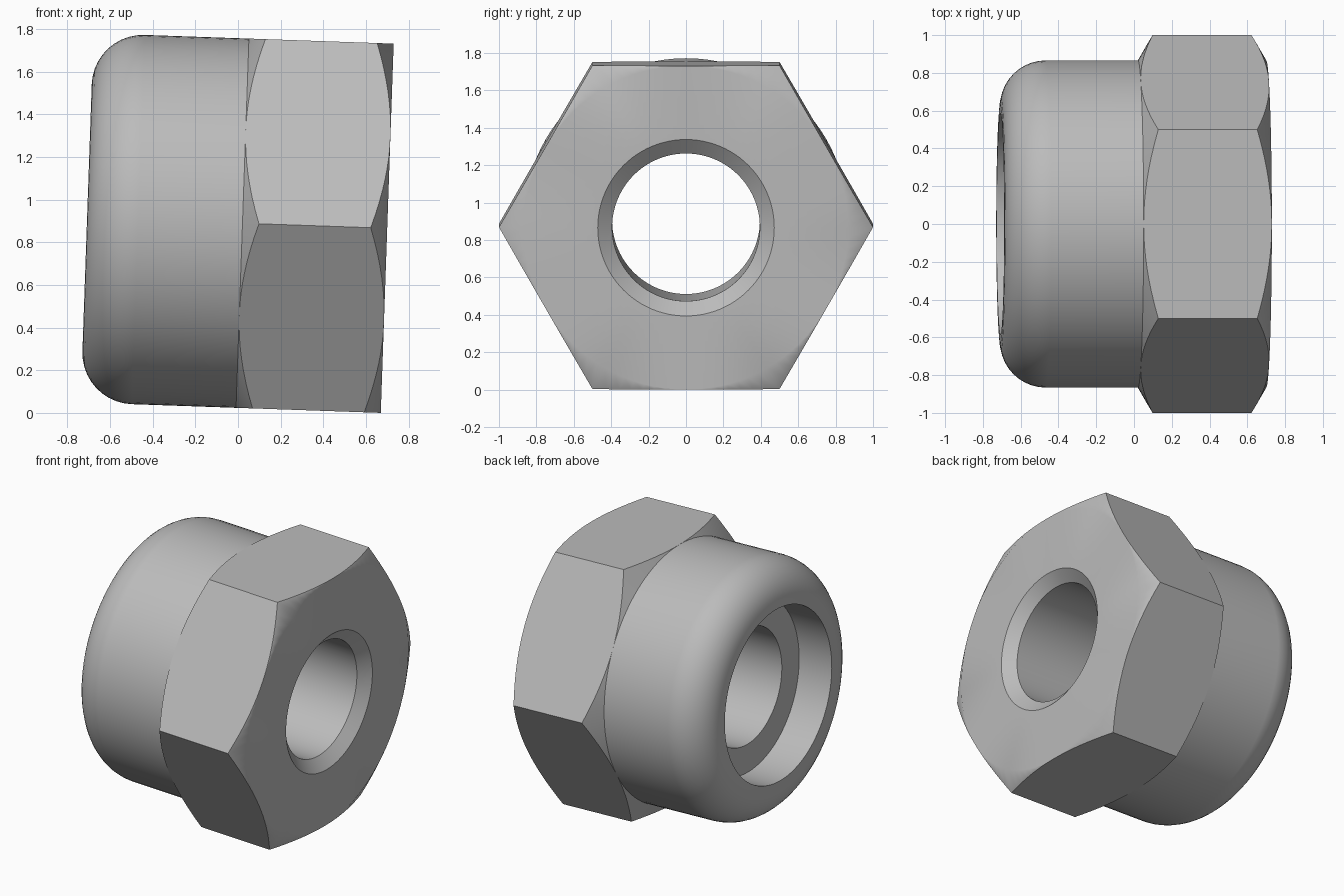
import bpy
import bmesh
from math import sin, cos, tan, pi, radians

SEGMENTS = 96
APOTHEM = 0.866            # flat distance of the hexagon, also the collar radius
HEX_BACK, HEX_FRONT = 0.021, 0.70
COLLAR_END = -0.708
FILLET = 0.24
SLOPE = tan(radians(30))

cube = bpy.data.objects.get("Cube")
if cube:
    bpy.data.objects.remove(cube, do_unlink=True)

steel = bpy.data.materials.new("steel_grey")
steel.use_nodes = True
colour = (0.5, 0.5, 0.5, 1)
steel.diffuse_color = colour
steel.node_tree.nodes["Principled BSDF"].inputs["Base Color"].default_value = colour


def hex_radius(angle):
    return APOTHEM / cos(angle % (pi / 3) - pi / 6)


def circle(radius, along):
    """Round ring at a position along the axis."""
    return lambda angle: (radius, along)


def hex_rim(end, direction):
    """Edge where a conical chamfer cuts the hexagon flats."""
    def rim(angle):
        r = hex_radius(angle)
        return r, end + direction * (r - APOTHEM) * SLOPE
    return rim


# Closed section: bore, front face, hexagon, collar, rounded end, recess
rings = [
    circle(0.395, HEX_FRONT - 0.065),
    circle(0.472, HEX_FRONT),
    circle(APOTHEM, HEX_FRONT),
    hex_rim(HEX_FRONT, -1),
    hex_rim(HEX_BACK, 1),
    circle(APOTHEM, HEX_BACK),
]
FILLET_STEPS = 10
for i in range(FILLET_STEPS + 1):
    a = i / FILLET_STEPS * pi / 2
    rings.append(circle(APOTHEM - FILLET + FILLET * cos(a),
                        COLLAR_END + FILLET - FILLET * sin(a)))
rings += [
    circle(0.585, COLLAR_END),
    circle(0.585, COLLAR_END + 0.25),
    circle(0.395, COLLAR_END + 0.25),
]

# Sweep the section around the axis
bm = bmesh.new()
grid = []
for ring in rings:
    row = []
    for s in range(SEGMENTS):
        angle = 2 * pi * s / SEGMENTS
        r, along = ring(angle)
        row.append(bm.verts.new((along, r * cos(angle), r * sin(angle))))
    grid.append(row)
for k, row in enumerate(grid):
    after = grid[(k + 1) % len(grid)]
    for s in range(SEGMENTS):
        t = (s + 1) % SEGMENTS
        bm.faces.new((row[s], row[t], after[t], after[s]))
bmesh.ops.remove_doubles(bm, verts=bm.verts, dist=0.0001)
bmesh.ops.recalc_face_normals(bm, faces=bm.faces)

mesh = bpy.data.meshes.new("lock_nut")
bm.to_mesh(mesh)
bm.free()
mesh.materials.append(steel)
nut = bpy.data.objects.new("lock_nut", mesh)
bpy.context.collection.objects.link(nut)

# Slight tilt, resting on the lower edge of the hexagon
nut.rotation_euler = (0, radians(2), 0)
nut.location = (0, 0, 0.89)

bpy.ops.object.select_all(action="DESELECT")
nut.select_set(True)
bpy.context.view_layer.objects.active = nut
bpy.ops.object.shade_smooth_by_angle(angle=radians(35))
weighted = nut.modifiers.new("even_shading", "WEIGHTED_NORMAL")
weighted.keep_sharp = True
